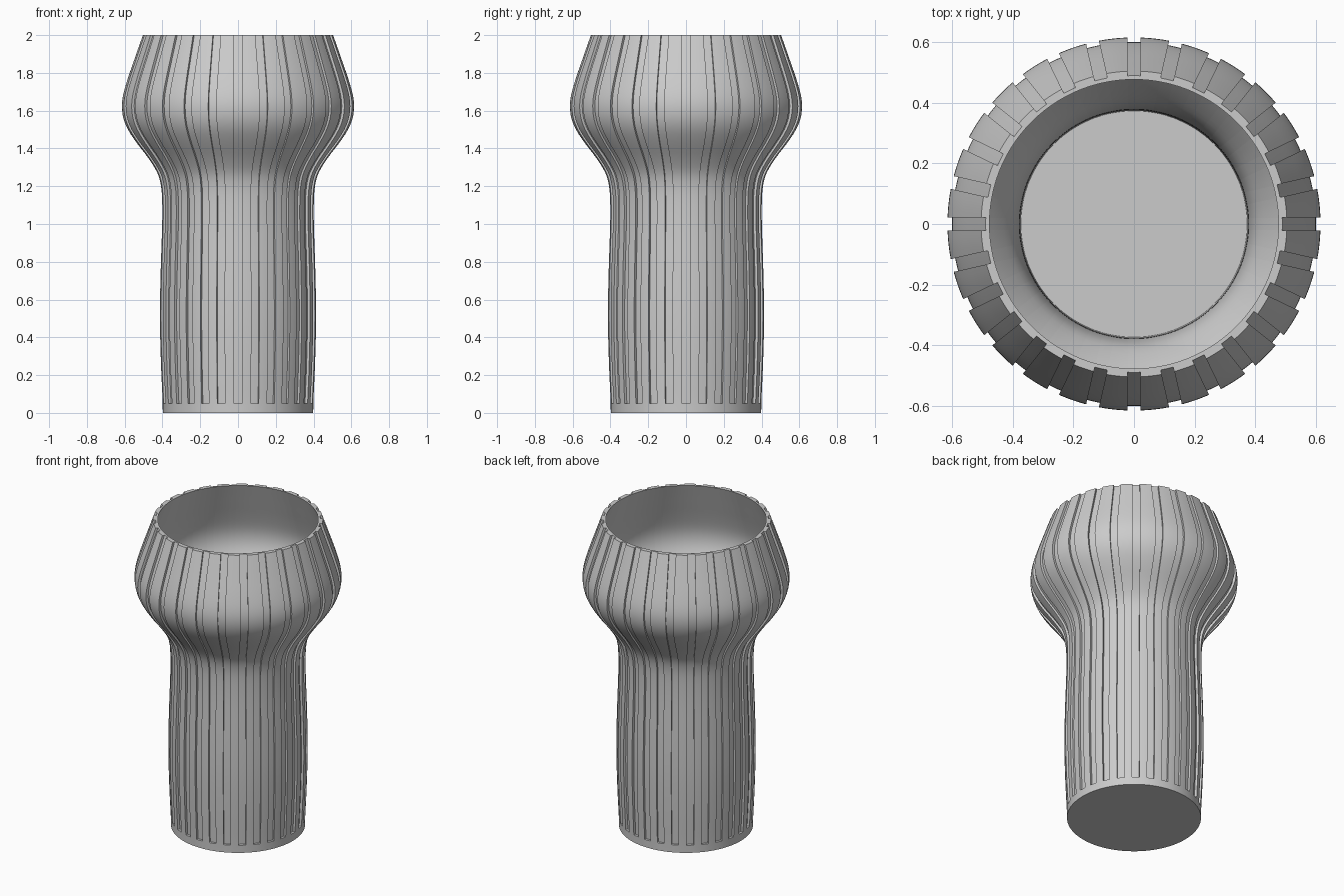
import bpy, math

if "Cube" in bpy.data.objects:
    bpy.data.objects.remove(bpy.data.objects["Cube"])

GROOVES = 28
HALF_W = 0.0215     # half width of a groove
DEPTH = 0.015       # depth of a groove
WALL = 0.026        # wall thickness
BASE_Z = 0.05       # plain band at the foot, and floor height
RIB_SEGS = 4

# outer silhouette: (z, radius)
PROFILE = [(0, .398), (.05, .399), (.25, .408), (.5, .414), (.75, .410), (1.0, .402),
           (1.12, .402), (1.2, .408), (1.27, .427), (1.35, .476), (1.43, .537),
           (1.5, .583), (1.56, .607), (1.62, .615), (1.68, .609), (1.76, .587),
           (1.88, .546), (2.0, .504)]


def slope(i):
    a, b = PROFILE[max(i - 1, 0)], PROFILE[min(i + 1, len(PROFILE) - 1)]
    return (b[1] - a[1]) / (b[0] - a[0])


def radius(z):
    """Smooth cubic through the silhouette points."""
    i = next(k for k in range(len(PROFILE) - 1) if z <= PROFILE[k + 1][0] + 1e-9)
    (z0, r0), (z1, r1) = PROFILE[i], PROFILE[i + 1]
    h = z1 - z0
    t = (z - z0) / h
    return (r0 * (2*t**3 - 3*t**2 + 1) + r1 * (3*t**2 - 2*t**3)
            + h * slope(i) * (t**3 - 2*t**2 + t) + h * slope(i + 1) * (t**3 - t**2))


def ring(z, r, depth, inner=None):
    """One closed loop of points: groove floor, groove walls and rib arc, repeated."""
    pts, step = [], 2 * math.pi / GROOVES
    a, b = math.asin(HALF_W / r), math.asin(HALF_W / (r - DEPTH))
    for g in range(GROOVES):
        cols = [(-a, r), (-b if depth else -a, r - depth), (0, r - depth),
                (b if depth else a, r - depth), (a, r)]
        cols += [(a + (step - 2 * a) * k / RIB_SEGS, r) for k in range(1, RIB_SEGS)]
        for ang, rad in cols:
            rad = inner if inner else rad
            t = g * step + ang
            pts.append((rad * math.cos(t), rad * math.sin(t), z))
    return pts


# heights: sparse in the straight stem, dense in the bulb
heights = [BASE_Z + (1.1 - BASE_Z) * k / 14 for k in range(14)]
heights += [1.1 + 0.9 * k / 36 for k in range(37)]

# foot, fluted outside, then back down the smooth inside to the floor
rings = [ring(0, radius(0), 0), ring(BASE_Z, radius(BASE_Z), 0)]
rings += [ring(z, radius(z), DEPTH) for z in heights]
for z in reversed(heights):
    s = (radius(min(z + .01, 2)) - radius(z - .01)) / (min(z + .01, 2) - z + .01)
    rings.append(ring(z, radius(z), DEPTH, radius(z) - WALL * min(math.hypot(1, s), 1.15)))

n = len(rings[0])
verts = [p for loop in rings for p in loop]
faces = [(i * n + j, i * n + (j + 1) % n, (i + 1) * n + (j + 1) % n, (i + 1) * n + j)
         for i in range(len(rings) - 1) for j in range(n)]
faces.append(tuple(reversed(range(n))))                              # underside
faces.append(tuple((len(rings) - 1) * n + j for j in range(n)))      # inner floor

mesh = bpy.data.meshes.new("fluted_vase")
mesh.from_pydata(verts, [], faces)
vase = bpy.data.objects.new("fluted_vase", mesh)
bpy.context.collection.objects.link(vase)

# clean up the collapsed quads where the grooves end
bpy.context.view_layer.objects.active = vase
vase.select_set(True)
bpy.ops.object.mode_set(mode='EDIT')
bpy.ops.mesh.select_all(action='SELECT')
bpy.ops.mesh.remove_doubles(threshold=0.00005)
bpy.ops.mesh.normals_make_consistent(inside=False)
bpy.ops.object.mode_set(mode='OBJECT')
bpy.ops.object.shade_smooth_by_angle(angle=math.radians(30))

grey = bpy.data.materials.new("light_grey")
grey.diffuse_color = (0.6, 0.6, 0.6, 1)
grey.use_nodes = True
grey.node_tree.nodes["Principled BSDF"].inputs["Base Color"].default_value = grey.diffuse_color
mesh.materials.append(grey)
